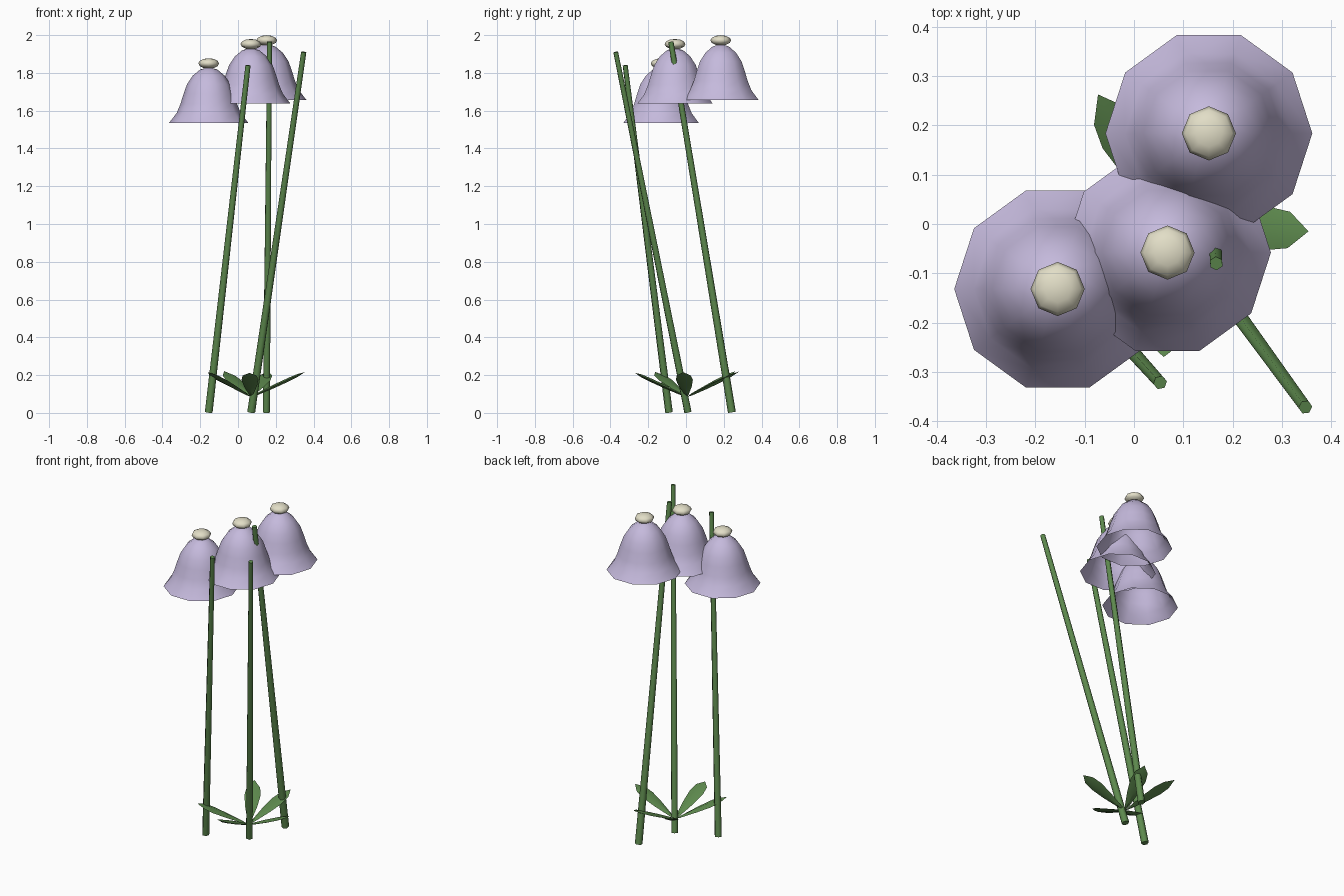
import bpy
import bmesh
import math
from mathutils import Vector, Matrix

cube = bpy.data.objects.get("Cube")
if cube:
    bpy.data.objects.remove(cube, do_unlink=True)


def material(name, rgb):
    mat = bpy.data.materials.new(name)
    mat.use_nodes = True
    mat.diffuse_color = (*rgb, 1)
    mat.node_tree.nodes["Principled BSDF"].inputs["Base Color"].default_value = (*rgb, 1)
    return mat


LAVENDER = material("lavender petal", (0.56, 0.49, 0.72))
CREAM = material("cream knob", (0.76, 0.73, 0.57))
GREEN = material("leaf green", (0.11, 0.25, 0.075))


def finish(bm, name, mat, smooth_angle=None):
    bmesh.ops.recalc_face_normals(bm, faces=bm.faces)
    mesh = bpy.data.meshes.new(name)
    bm.to_mesh(mesh)
    bm.free()
    mesh.materials.append(mat)
    obj = bpy.data.objects.new(name, mesh)
    bpy.context.collection.objects.link(obj)
    if smooth_angle:
        bpy.ops.object.select_all(action='DESELECT')
        obj.select_set(True)
        bpy.context.view_layer.objects.active = obj
        bpy.ops.object.shade_smooth_by_angle(angle=math.radians(smooth_angle))
    return obj


def skin(bm, rings):
    """Join equal closed rings of vertices with quads."""
    for a, b in zip(rings, rings[1:]):
        n = len(a)
        for i in range(n):
            j = (i + 1) % n
            bm.faces.new((a[i], a[j], b[j], b[i]))


def stem(name, start, end):
    start, end = Vector(start), Vector(end)
    axis = end - start
    bm = bmesh.new()
    turn = axis.to_track_quat('Z', 'Y').to_matrix().to_4x4()
    bmesh.ops.create_cone(bm, cap_ends=True, segments=6, radius1=0.021, radius2=0.014,
                          depth=axis.length,
                          matrix=Matrix.Translation((start + end) / 2) @ turn)
    finish(bm, name, GREEN, 65)


# (radius, height above the rim)
BELL_PROFILE = [(0.21, 0), (0.17, 0.052), (0.15, 0.1), (0.133, 0.155),
                (0.115, 0.205), (0.085, 0.25), (0.045, 0.283)]


def bell(name, x, y, z):
    bm = bmesh.new()
    sides = 10
    rings = []
    for r, h in BELL_PROFILE:
        angles = [math.tau * i / sides for i in range(sides)]
        rings.append([bm.verts.new((x + r * math.cos(a), y + r * math.sin(a), z + h))
                      for a in angles])
    skin(bm, rings)
    tip = bm.verts.new((x, y, z + 0.296))
    for i in range(sides):
        bm.faces.new((rings[-1][i], rings[-1][(i + 1) % sides], tip))
    finish(bm, name, LAVENDER, 80)


def knob(name, x, y, z):
    bm = bmesh.new()
    bmesh.ops.create_uvsphere(bm, u_segments=8, v_segments=6, radius=0.055,
                              matrix=Matrix.Translation((x, y, z)) @ Matrix.Diagonal((1, 1, 0.5, 1)))
    finish(bm, name, CREAM, 80)


# (distance from the centre, half width, half thickness)
LEAF_PROFILE = [(0.03, 0.012, 0.006), (0.12, 0.034, 0.01),
                (0.195, 0.045, 0.01), (0.245, 0.037, 0.008)]


def leaf(name, degrees, length):
    bm = bmesh.new()

    def height(d):
        return 0.085 + 0.46 * d

    rings = []
    for d, w, t in LEAF_PROFILE:
        z = height(d)
        rings.append([bm.verts.new(p) for p in
                      ((d, w, z), (d, 0, z + t), (d, -w, z), (d, 0, z - t))])
    skin(bm, rings)
    for ring, d in ((rings[0], 0), (rings[-1], length)):
        point = bm.verts.new((d, 0, height(d)))
        for i in range(4):
            bm.faces.new((ring[i], ring[(i + 1) % 4], point))
    bm.transform(Matrix.Translation((0.07, 0.005, 0)) @ Matrix.Rotation(math.radians(degrees), 4, 'Z'))
    finish(bm, name, GREEN, 30)


# Leaning stems
stem("stem_left_side", (-0.155, -0.09, 0.003), (0.053, -0.322, 1.84))
stem("stem_middle", (0.07, 0.01, 0.004), (0.348, -0.372, 1.91))
stem("stem_back", (0.15, 0.243, 0.003), (0.167, -0.08, 1.965))

# Bell flowers, each with a knob on top
for label, x, y, rim in (("low", -0.155, -0.132, 1.535),
                         ("middle", 0.068, -0.058, 1.637),
                         ("high", 0.152, 0.184, 1.657)):
    bell(label + "_bell", x, y, rim)
    knob(label + "_knob", x, y, rim + 0.315)

# Rosette of leaves at the foot
for number, (degrees, length) in enumerate(((-4, 0.285), (72, 0.29), (119, 0.295),
                                            (216, 0.285), (268, 0.275))):
    leaf("base_leaf_%d" % (number + 1), degrees, length)
